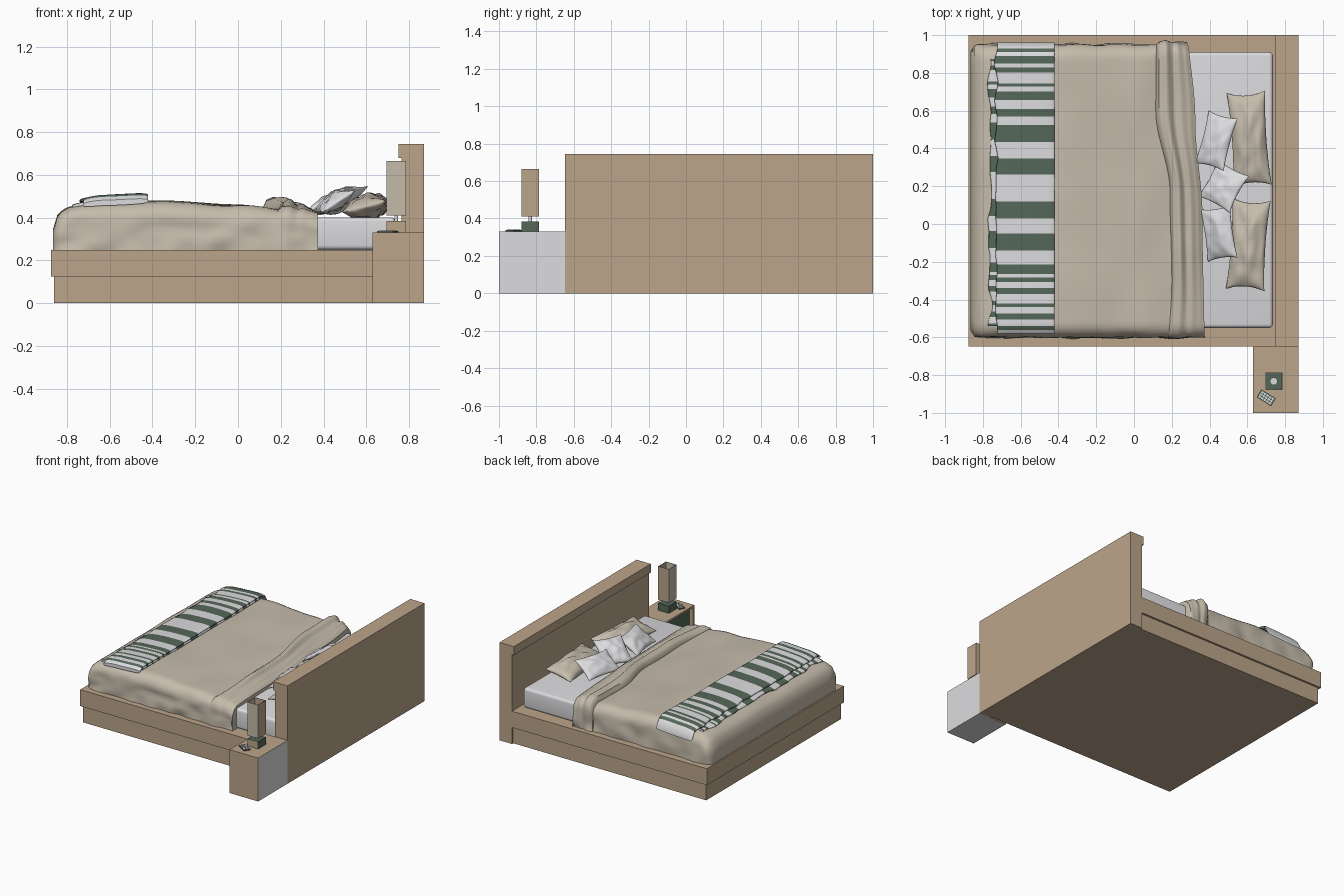
import bpy, bmesh, math
from mathutils import Vector, Matrix, Euler, noise

if "Cube" in bpy.data.objects:
    bpy.data.objects.remove(bpy.data.objects["Cube"], do_unlink=True)


def material(name, rgb):
    m = bpy.data.materials.new(name)
    m.use_nodes = True
    m.diffuse_color = (*rgb, 1)
    m.node_tree.nodes["Principled BSDF"].inputs["Base Color"].default_value = (*rgb, 1)
    return m


WOOD = material("oak wood", (0.50, 0.375, 0.255))
LINEN = material("beige linen", (0.56, 0.50, 0.41))
WHITE = material("white", (0.72, 0.72, 0.74))
GREEN = material("dark green", (0.09, 0.135, 0.10))


def finish(bm, name, mats, smooth=False):
    bmesh.ops.recalc_face_normals(bm, faces=bm.faces)
    me = bpy.data.meshes.new(name)
    bm.to_mesh(me)
    bm.free()
    ob = bpy.data.objects.new(name, me)
    bpy.context.collection.objects.link(ob)
    for m in mats:
        me.materials.append(m)
    if smooth:
        bpy.ops.object.select_all(action="DESELECT")
        ob.select_set(True)
        bpy.context.view_layer.objects.active = ob
        bpy.ops.object.shade_smooth_by_angle(angle=math.radians(50))
    return ob


def box_bm(x, y, z):
    bm = bmesh.new()
    bmesh.ops.create_cube(bm, size=1)
    for v in bm.verts:
        v.co = Vector([(a + b) / 2 + c * (b - a) for (a, b), c in zip((x, y, z), v.co)])
    return bm


def box(name, x, y, z, mat, bevel=0):
    bm = box_bm(x, y, z)
    if bevel:
        bmesh.ops.bevel(bm, geom=bm.edges[:], offset=bevel, segments=4, profile=0.5, affect="EDGES")
    return finish(bm, name, [mat], bevel > 0)


def skin(bm, rows, closed=False):
    """Quads between successive rows of points; returns the faces row by row."""
    vs = [[bm.verts.new(p) for p in r] for r in rows]
    n = len(vs[0])
    out = []
    for a, b in zip(vs, vs[1:]):
        out.append([bm.faces.new((a[j], a[(j + 1) % n], b[(j + 1) % n], b[j]))
                    for j in range(n if closed else n - 1)])
    return vs, out


def lerp_table(t, table):
    for (a, p), (b, q) in zip(table, table[1:]):
        if t <= b:
            f = max(0, (t - a) / (b - a))
            f = f * f * (3 - 2 * f)
            return p + (q - p) * f
    return table[-1][1]


# Bed frame and headboard
box("bed_plinth", (-0.86, 0.77), (-0.635, 0.985), (0, 0.125), WOOD)
box("bed_rail", (-0.875, 0.77), (-0.648, 1), (0.125, 0.25), WOOD)
box("headboard", (0.765, 0.87), (-0.648, 1), (0, 0.68), WOOD)
box("headboard_cap", (0.75, 0.87), (-0.648, 1), (0.68, 0.745), WOOD)
box("mattress", (-0.82, 0.735), (-0.55, 0.91), (0.25, 0.402), WHITE, 0.02)

# Duvet: a rounded drape over the mattress
YC, HALF, BASE, R, FOOT = 0.175, 0.775, 0.25, 0.075, -0.865
CREST = [(-0.87, 0.445), (-0.6, 0.468), (-0.35, 0.476), (0, 0.458), (0.28, 0.43), (0.4, 0.42)]


def wrinkle(x, y, amount):
    return amount * noise.noise(Vector((x * 5, y * 3, 2)))


def quarter(d, r):
    """Drop of a rounded shoulder at distance d from its edge."""
    d = min(max(d, 0), r)
    return r - math.sqrt(r * r - (r - d) ** 2)


def crest(x):
    return lerp_table(x, CREST) - quarter(x - FOOT, 0.1)


def top(x, y):
    return crest(x) - quarter(HALF - abs(y - YC), R) + wrinkle(x, y, 0.008)


def across(s, half, height):
    """Point (y, z) along a rounded arch, s from -1 to 1."""
    side, arc, flat = height - R, R * math.pi / 2, half - R
    d = (1 - abs(s)) * (side + arc + flat)
    if d < side:
        y, z = half, d
    elif d < side + arc:
        a = (d - side) / R
        y, z = flat + R * math.cos(a), side + R * math.sin(a)
    else:
        y, z = flat - (d - side - arc), height
    return math.copysign(y, s), z


def drape(name, left, right, puff, nx, ns=80):
    rows = []
    for i in range(nx + 1):
        t = i / nx
        row = []
        for j in range(ns + 1):
            s = 2 * j / ns - 1
            x = left(-s * HALF) * (1 - t) + right(-s * HALF) * t
            o = puff(t, s)
            half = HALF + o * 0.35 - quarter(x - FOOT, 0.06) * 0.5
            y, z = across(s, half, crest(x) - BASE + o)
            w = wrinkle(x, y, 0.008)
            side = wrinkle(x * 1.5, z * 4 + s, 0.022) * (1 - z / 0.25)
            if z > 0.13:
                z += w
            row.append((x, YC + y + side, BASE + z))
        rows.append(row)
    rows = [[(x, y, BASE) for x, y, z in rows[0]]] + rows + [[(x, y, BASE) for x, y, z in rows[-1]]]
    bm = bmesh.new()
    skin(bm, rows)
    return finish(bm, name, [LINEN], True)


def head_edge(y):
    return lerp_table(y, [(-0.8, 0.375), (-0.1, 0.362), (0.3, 0.325), (0.8, 0.278)])


def fold_edge(y):
    return lerp_table(y, [(-0.8, 0.175), (-0.4, 0.2), (0, 0.19), (0.35, 0.115), (0.8, 0.12)])


def duvet_foot(y):
    return FOOT


def edge(y):
    return head_edge(-y)


def fold(y):
    return fold_edge(-y)


drape("duvet", duvet_foot, lambda y: edge(y) - 0.01, lambda t, s: 0, 60)
PUFF = [(0, 0.004), (0.1, 0.042), (0.28, 0.058), (0.5, 0.03), (0.62, 0.038), (0.85, 0.022), (1, 0.008)]
drape("duvet_fold", fold, edge,
      lambda t, s: lerp_table(t, PUFF) * (0.3 + 0.7 * min(1, (1 + 0.4 * s - abs(s) * 0.8) * 1.6)), 24)

# Striped throw: two folded layers with green bands
BANDS = [(-0.55, 0.02), (-0.49, 0.03), (-0.43, 0.02), (-0.355, 0.03), (-0.295, 0.025), (-0.24, 0.05),
         (-0.095, 0.09), (0.075, 0.09), (0.305, 0.085), (0.48, 0.09), (0.59, 0.04), (0.68, 0.045),
         (0.735, 0.015), (0.815, 0.025), (0.87, 0.04), (0.92, 0.02)]


def throw_layer(name, x, y, lift, thick, shift=0):
    cuts = {y[0], y[1]} | {y[0] + (y[1] - y[0]) * k / 30 for k in range(31)}
    for c, w in BANDS:
        cuts |= {c + shift - w / 2, c + shift + w / 2}
    cuts = sorted(c for c in cuts if y[0] <= c <= y[1])
    rows = []
    for c in cuts:
        row = []
        x0 = x[0] + wrinkle(c * 2, lift * 40, 0.02)
        for k in range(32):
            a = 2 * math.pi * k / 32
            u = math.copysign(abs(math.cos(a)) ** 0.45, math.cos(a))
            v = math.copysign(abs(math.sin(a)) ** 0.6, math.sin(a))
            px = (x0 + x[1]) / 2 + u * (x[1] - x0) / 2
            pz = top(px, c) + lift + thick / 2 * v
            row.append((px, c, pz))
        rows.append(row)
    bm = bmesh.new()
    vs, strips = skin(bm, rows, True)
    for (a, b), strip in zip(zip(cuts, cuts[1:]), strips):
        green = any(abs((a + b) / 2 - c - shift) < w / 2 for c, w in BANDS)
        for f in strip:
            f.material_index = int(green)
    for ring in (vs[0], vs[-1]):
        bm.faces.new(ring)
    return finish(bm, name, [WHITE, GREEN], True)


throw_layer("throw_lower", (-0.765, -0.425), (-0.54, 0.87), 0.004, 0.026, 0.012)
throw_layer("throw_upper", (-0.73, -0.42), (-0.58, 0.96), 0.025, 0.026)


# Pillows: two pinched sheets sewn along the rim
def pillow(name, loc, size, turn, mat):
    w, l, t = size
    bm = bmesh.new()
    n = 20
    for side in (-1, 1):
        rows = []
        for i in range(n + 1):
            u = math.sin((i / n - 0.5) * math.pi)
            row = []
            for j in range(n + 1):
                v = math.sin((j / n - 0.5) * math.pi)
                bulge = max(0, (1 - u * u) * (1 - v * v)) ** 0.5
                crease = 1 + 0.5 * noise.noise(Vector((u * 2, v * 2.5, loc[1] * 9)))
                row.append((w / 2 * u * (1 - 0.12 * (1 - v * v)),
                            l / 2 * v * (1 - 0.08 * (1 - u * u)), side * t / 2 * bulge * crease))
            rows.append(row)
        skin(bm, rows)
    bmesh.ops.remove_doubles(bm, verts=bm.verts, dist=0.0005)
    rot = Euler([math.radians(a) for a in turn]).to_matrix().to_4x4()
    bm.transform(Matrix.Translation(loc) @ rot)
    return finish(bm, name, [mat], True)


pillow("large_pillow_left", (0.61, 0.45, 0.45), (0.21, 0.50, 0.11), (0, -14, 4), LINEN)
pillow("large_pillow_right", (0.605, -0.11, 0.45), (0.21, 0.48, 0.11), (0, -14, -4), LINEN)
pillow("small_pillow_left", (0.435, 0.44, 0.475), (0.19, 0.29, 0.07), (0, -33, -15), WHITE)
pillow("small_pillow_middle", (0.475, 0.20, 0.48), (0.23, 0.22, 0.07), (0, -35, -28), WHITE)
pillow("small_pillow_right", (0.45, -0.05, 0.475), (0.19, 0.28, 0.07), (0, -33, 8), WHITE)

# Nightstand: wooden shell, white back and underside, green recessed front
bm = box_bm((0.63, 0.87), (-1, -0.648), (0, 0.33))
bm.normal_update()
for f in bm.faces:
    f.material_index = 1 if f.normal.x > 0.5 or f.normal.z < -0.5 else 0
front = [f for f in bm.faces if f.normal.x < -0.5]
bmesh.ops.inset_region(bm, faces=front, thickness=0.02)
bmesh.ops.inset_region(bm, faces=front, thickness=0.0005, depth=-0.03)
front[0].material_index = 2
finish(bm, "nightstand", [WOOD, WHITE, GREEN])

# Lamp: block foot, stem, bulb and open square shade
LX, LY = (0.695, 0.785), (-0.88, -0.787)
bm = box_bm(LX, LY, (0.33, 0.385))
bm.normal_update()
for f in bm.faces:
    f.material_index = int(f.normal.y < -0.5)
finish(bm, "lamp_foot", [GREEN, WOOD])
for name, radius, low, high in (("lamp_stem", 0.009, 0.385, 0.44), ("lamp_bulb", 0.02, 0.44, 0.52)):
    bm = bmesh.new()
    bmesh.ops.create_cone(bm, cap_ends=True, segments=20, radius1=radius, radius2=radius, depth=high - low,
                          matrix=Matrix.Translation((0.74, -0.833, (low + high) / 2)))
    finish(bm, name, [WHITE], True)
bm = box_bm(LX, LY, (0.41, 0.665))
bm.normal_update()
for f in bm.faces:
    f.material_index = int(f.normal.y < -0.5 or f.normal.x < -0.5)
bmesh.ops.delete(bm, geom=[f for f in bm.faces if abs(f.normal.z) > 0.5], context="FACES_ONLY")
shade = finish(bm, "lamp_shade", [WOOD, LINEN])
solid = shade.modifiers.new("thickness", "SOLIDIFY")
solid.thickness = 0.004

# Remote control with a grid of buttons
place = Matrix.Translation((0.70, -0.92, 0.33)) @ Matrix.Rotation(math.radians(-32), 4, "Z")
bm = box_bm((-0.045, 0.045), (-0.024, 0.024), (0, 0.008))
bm.transform(place)
finish(bm, "remote_body", [GREEN])
for i in range(5):
    for j in range(3):
        x, y = (i - 2) * 0.016, (j - 1) * 0.014
        bm = box_bm((x - 0.006, x + 0.006), (y - 0.005, y + 0.005), (0.008, 0.010))
        bm.transform(place)
        finish(bm, f"remote_button_{i}_{j}", [WHITE])
